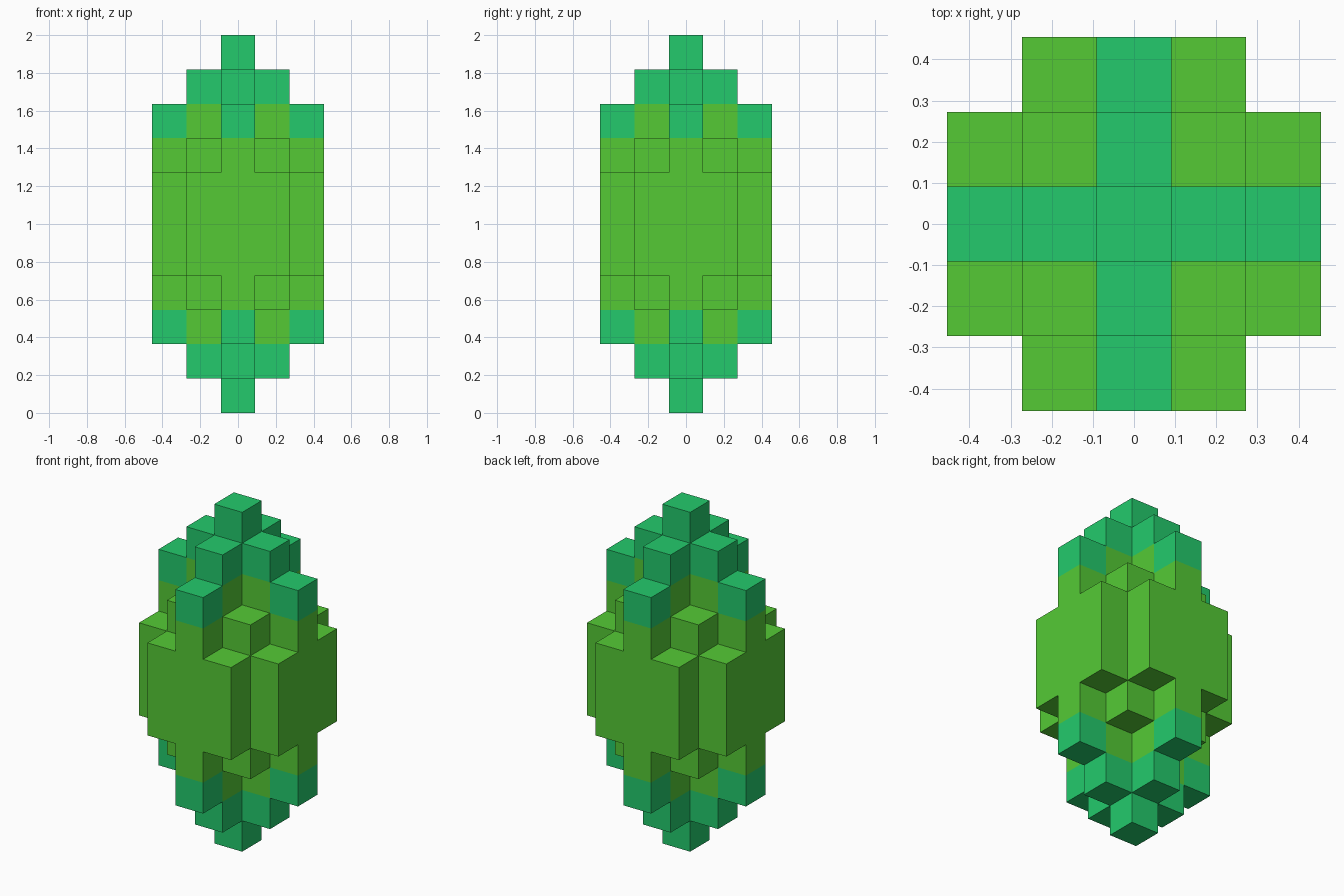
import bpy, bmesh
from mathutils import Vector

if "Cube" in bpy.data.objects:
    bpy.data.objects.remove(bpy.data.objects["Cube"])

U = 2 / 11  # block size

# Half height (in blocks from the centre block) of each column, by sorted |x|, |y|
REACH = {(0, 0): 5, (0, 1): 4, (0, 2): 3, (1, 1): 2, (1, 2): 1}


def material(name, rgb):
    m = bpy.data.materials.new(name)
    m.diffuse_color = (*rgb, 1)
    m.use_nodes = True
    m.node_tree.nodes["Principled BSDF"].inputs["Base Color"].default_value = m.diffuse_color
    return m


def solid(x, y, z):
    return abs(z) <= REACH.get(tuple(sorted((abs(x), abs(y)))), -1)


# Stepped block crystal: one closed shell, only outward block faces
bm = bmesh.new()
R = range(-2, 3)
blocks = [(x, y, z) for x in R for y in R for z in range(-5, 6) if solid(x, y, z)]
for b in blocks:
    for axis in range(3):
        for s in (-1, 1):
            n = Vector([s if i == axis else 0 for i in range(3)])
            c = Vector(b)
            if solid(*[int(v) for v in c + n]):
                continue
            t = Vector([1 if i == (axis + 1) % 3 else 0 for i in range(3)])
            w = n.cross(t)
            corners = [c + (n + t * p + w * q) / 2
                       for p, q in ((-1, -1), (1, -1), (1, 1), (-1, 1))]
            f = bm.faces.new([bm.verts.new(v * U + Vector((0, 0, 1))) for v in corners])
            # Column tips (outermost diagonal shell) are emerald, the rest lime
            f.material_index = 1 if sum(map(abs, b)) == 5 else 0

# Weld and merge coplanar faces of one colour
bmesh.ops.remove_doubles(bm, verts=bm.verts, dist=0.001)
bmesh.ops.dissolve_limit(bm, angle_limit=0.01, verts=bm.verts, edges=bm.edges,
                         delimit={'MATERIAL'})

me = bpy.data.meshes.new("block_crystal")
bm.to_mesh(me)
bm.free()
me.materials.append(material("lime green", (0.089, 0.591, 0.036)))
me.materials.append(material("emerald green", (0.0168, 0.591, 0.150)))
bpy.context.collection.objects.link(bpy.data.objects.new("block_crystal", me))
